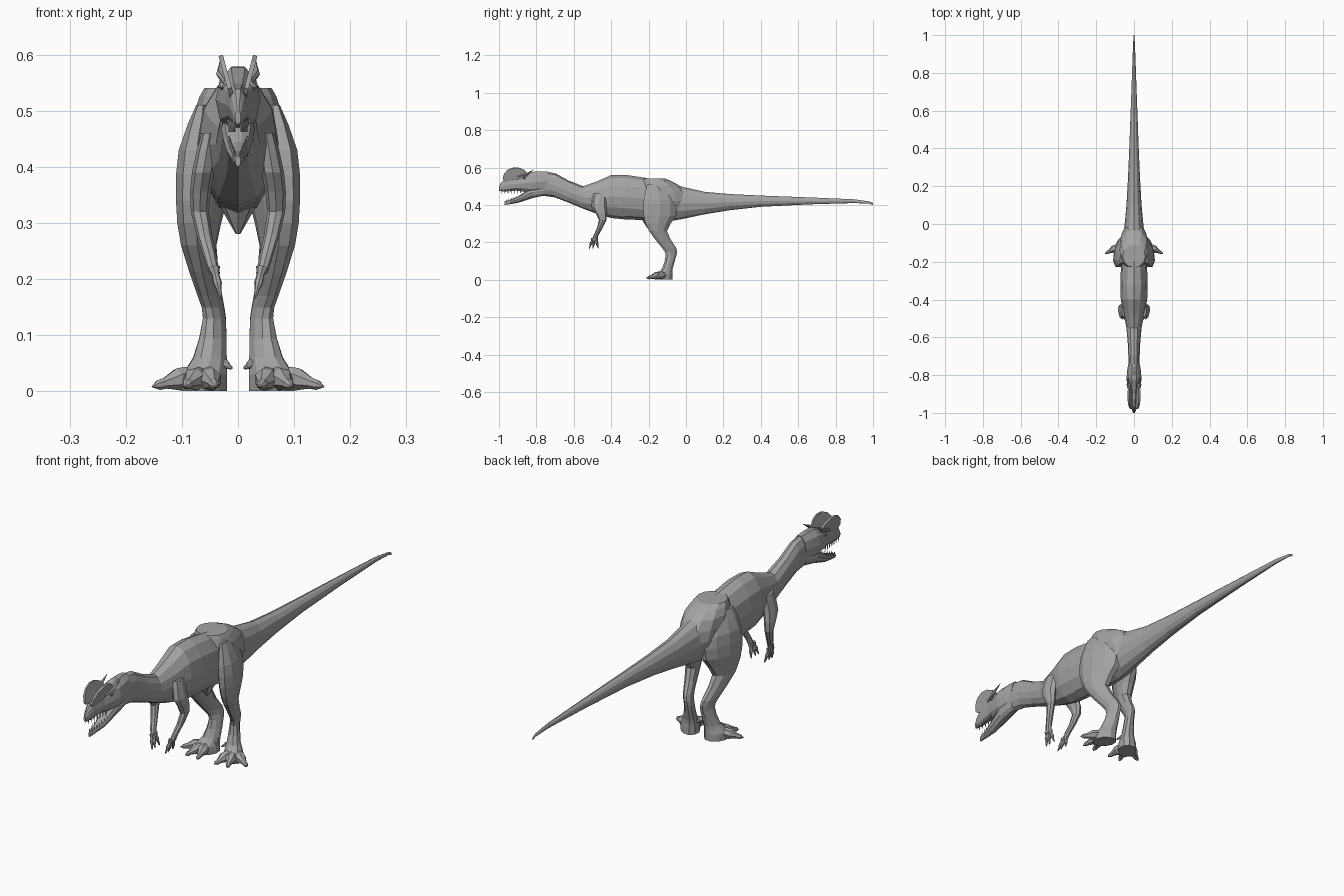
import bpy, bmesh
from math import cos, sin, pi, sqrt
from mathutils import Matrix, Vector

default = bpy.data.objects.get("Cube")
if default:
    bpy.data.objects.remove(default, do_unlink=True)

UPRIGHT = Matrix.Rotation(pi / 2, 3, 'X')              # rings facing along y
LEVEL = Matrix.Identity(3)                             # rings facing along z
SPLAYED = Matrix(((1, -.25, 0), (0, 1, 0), (0, 0, 1)))  # level, wider at the front

# Dark grey hide for every part
shade = (.37, .37, .37, 1)
hide = bpy.data.materials.new("hide")
hide.use_nodes = True
hide.diffuse_color = shade
hide.node_tree.nodes["Principled BSDF"].inputs["Base Color"].default_value = shade


def add_object(name, bm):
    bmesh.ops.recalc_face_normals(bm, faces=bm.faces)
    mesh = bpy.data.meshes.new(name)
    bm.to_mesh(mesh)
    bm.free()
    mesh.materials.append(hide)
    obj = bpy.data.objects.new(name, mesh)
    bpy.context.collection.objects.link(obj)
    return obj


def refine(stations):
    """Insert a smooth in-between station into every gap."""
    last = len(stations) - 1
    result = [stations[0]]
    for i in range(last):
        before, start = stations[max(i - 1, 0)], stations[i]
        end, after = stations[i + 1], stations[min(i + 2, last)]
        middle = tuple((9 * (b + c) - a - d) / 16
                       for a, b, c, d in zip(before, start, end, after))
        result += [middle, end]
    return result


def skin(bm, rings, frame, sides, side=1):
    """Bridge elliptical rings (x, y, z, radius_a, radius_b) into a closed tube."""
    loops = []
    for x, y, z, radius_a, radius_b in rings:
        loop = []
        for i in range(sides):
            angle = 2 * pi * i / sides
            offset = Vector((radius_a * cos(angle), radius_b * sin(angle), 0))
            point = Vector((x, y, z)) + frame @ offset
            loop.append(bm.verts.new((point.x * side, point.y, point.z)))
        loops.append(loop)
    for low, high in zip(loops, loops[1:]):
        for i in range(sides):
            j = (i + 1) % sides
            bm.faces.new((low[i], low[j], high[j], high[i]))
    bm.faces.new(loops[0])
    bm.faces.new(loops[-1])


def loft(name, rings, frame, sides=10, side=1):
    bm = bmesh.new()
    skin(bm, rings, frame, sides, side)
    return add_object(name, bm)


def spine(name, stations, sides=12):
    """Loft on the centre plane from (y, top, bottom, half_width) stations."""
    rings = [(0, y, (top + bottom) / 2, width, (top - bottom) / 2)
             for y, top, bottom, width in refine(stations)]
    return loft(name, rings, UPRIGHT, sides)


def digit(name, base, tip, radius, side):
    """Toe or finger with a swollen joint, tapering into a claw."""
    base, tip = Vector(base), Vector(tip)
    frame = (tip - base).to_track_quat('Z', 'Y').to_matrix()
    rings = []
    steps = 8
    for i in range(steps + 1):
        t = i / steps
        swell = radius * (sqrt(1 - t) * (1 + .2 * cos(4 * pi * t)) + .03)
        rings.append((*base.lerp(tip, t), swell, swell))
    loft(name, rings, frame, 7, side)


# Torso, neck and tail in one skin
spine("body", [
    (-.8, .58, .45, .03), (-.7, .57, .44, .03), (-.55, .5, .38, .04),
    (-.4, .56, .33, .07), (-.25, .55, .32, .07), (-.1, .52, .31, .06),
    (.1, .47, .35, .04), (.4, .45, .39, .025), (.9, .43, .41, .007),
    (1, .41, .4, .002)])

# Broad pelvis carrying the thighs, and the keel hanging below it
pelvis = [(0, -.17, .54, .06, .06), (0, -.14, .5, .077, .11),
          (0, -.12, .42, .075, .14), (0, -.12, .35, .05, .11)]
loft("pelvis", refine(pelvis), LEVEL, 12)
loft("pelvic_keel", [(0, -.2, .36, .05, .06), (0, -.2, .28, .004, .01)], LEVEL, 8)

# Skull and open lower jaw
spine("skull", [
    (-1, .5, .475, .005), (-.97, .54, .47, .015), (-.9, .55, .475, .025),
    (-.82, .58, .46, .04), (-.74, .58, .47, .03)], 10)
spine("lower_jaw", [
    (-.97, .42, .4, .005), (-.9, .445, .41, .02), (-.82, .5, .435, .03),
    (-.75, .51, .45, .025)], 10)

# Small teeth along both jaws
bm = bmesh.new()
for side in (1, -1):
    for i in range(7):
        t = i / 6
        x = .006 + .01 * t
        upper, lower = .1 * t - .985, .08 * t - .96
        gum = .41 + .025 * t
        skin(bm, [(x, upper, .485, .004, .004), (x, upper, .462, .001, .001)],
             LEVEL, 4, side)
        skin(bm, [(x, lower, gum, .003, .003), (x, lower, gum + .02, .001, .001)],
             LEVEL, 4, side)
add_object("teeth", bm)

for side, word in ((1, "left_"), (-1, "right_")):
    # Thin rounded crest leaning outward, flatter along its base
    bm = bmesh.new()
    outline = []
    for i in range(14):
        angle = 2 * pi * i / 14
        rise = sin(angle) * (.06 if sin(angle) > 0 else .02)
        outline.append(bm.verts.new((side * (.015 + .27 * rise),
                                     .07 * cos(angle) - .91, .54 + rise)))
    bm.faces.new(outline)
    crest = add_object(word + "crest", bm)
    plate = crest.modifiers.new("thickness", 'SOLIDIFY')
    plate.thickness = .008
    plate.offset = 0

    # Brow spike and eye
    loft(word + "brow", [(.02, -.9, .55, .006, .005), (.031, -.85, .565, .008, .008),
                         (.031, -.81, .59, .001, .001)], UPRIGHT, 6, side)
    bm = bmesh.new()
    bmesh.ops.create_icosphere(bm, subdivisions=1, radius=.009,
                               matrix=Matrix.Translation((side * .027, -.865, .545)))
    add_object(word + "eye", bm)

    # Hind leg from hip to ankle and foot pad
    leg = [(.055, -.16, .51, .015, .05), (.06, -.14, .43, .04, .09),
           (.065, -.14, .34, .04, .09), (.07, -.15, .26, .03, .05),
           (.05, -.09, .17, .02, .04), (.042, -.08, .13, .02, .03),
           (.05, -.1, .06, .03, .03), (.06, -.115, .03, .04, .045),
           (.06, -.115, 0, .04, .045)]
    loft(word + "leg", refine(leg), SPLAYED, 10, side)

    # Toes fanned out from the foot pad, and a raised inner dewclaw
    hub = Vector((.06, -.11, .034))
    for part, turn in (("inner_toe", -.2), ("middle_toe", .35), ("outer_toe", 1.1)):
        reach = Vector((sin(turn), -cos(turn), -.25)) * .105
        digit(word + part, hub, hub + reach, .024, side)
    digit(word + "dewclaw", (.035, -.095, .055), (.01, -.125, .04), .01, side)

    # Arm with shoulder, elbow and palm
    arm = [(.05, -.46, .46, .015, .035), (.062, -.465, .39, .02, .04),
           (.068, -.445, .32, .016, .02), (.05, -.48, .24, .012, .013),
           (.042, -.49, .21, .01, .016)]
    loft(word + "arm", refine(arm), LEVEL, 8, side)

    # Clawed fingers spread from the palm
    palm = Vector((.043, -.488, .22))
    for part, spread in (("thumb", -.03), ("middle_finger", -.01), ("outer_finger", .02)):
        base = palm + Vector((0, spread / 3, 0))
        digit(word + part, base, palm + Vector((-.013, spread, -.055)), .009, side)
